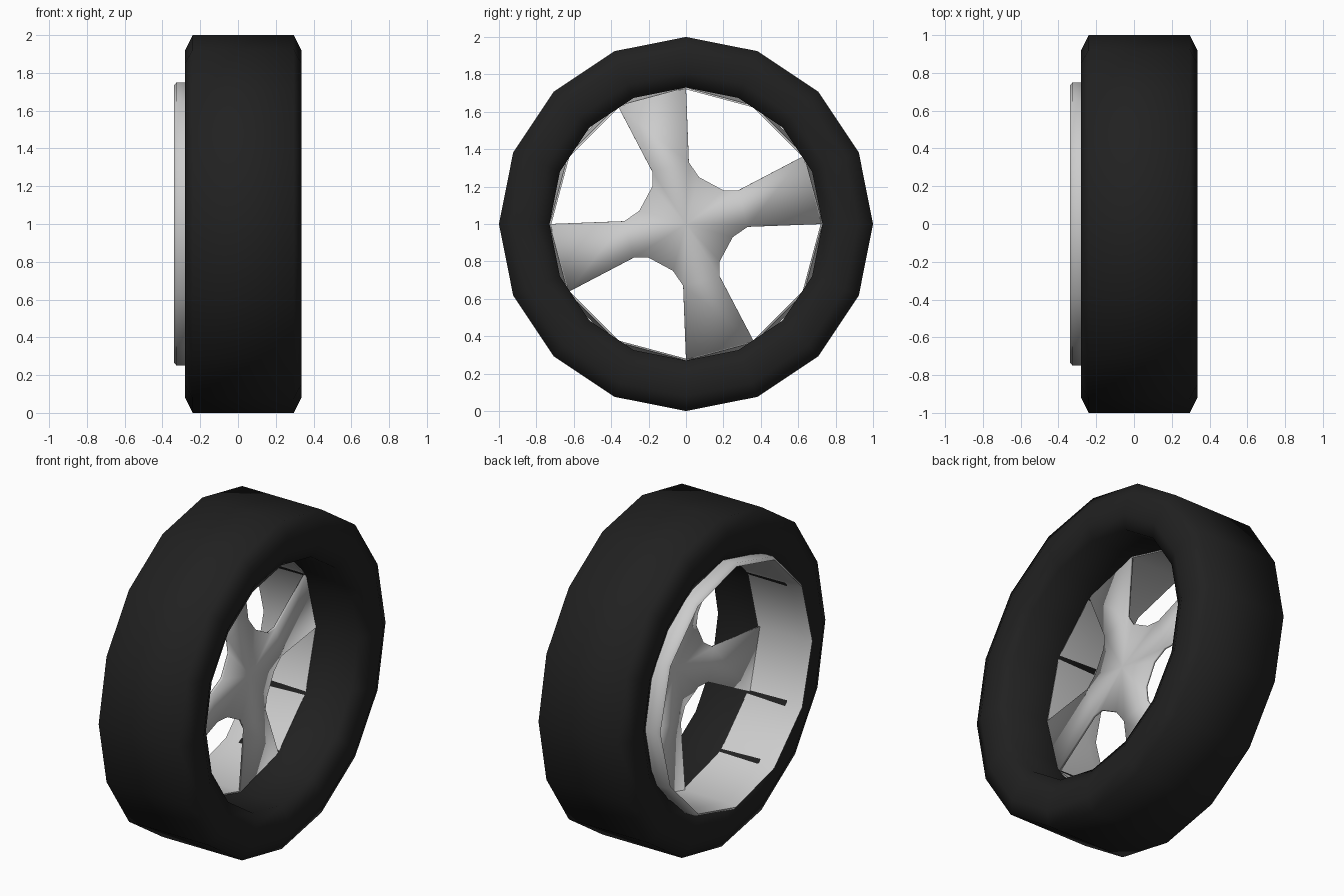
import bpy, bmesh, math

if "Cube" in bpy.data.objects:
    bpy.data.objects.remove(bpy.data.objects["Cube"])

CENTRE_Z = 1.0


def finish(name, bm, angle=None, colour=None):
    bmesh.ops.recalc_face_normals(bm, faces=bm.faces)
    me = bpy.data.meshes.new(name)
    bm.to_mesh(me)
    bm.free()
    ob = bpy.data.objects.new(name, me)
    bpy.context.collection.objects.link(ob)
    ob.location.z = CENTRE_Z
    for p in me.polygons:
        p.use_smooth = True
    if angle:
        bpy.ops.object.select_all(action='DESELECT')
        ob.select_set(True)
        bpy.context.view_layer.objects.active = ob
        bpy.ops.object.shade_smooth_by_angle(angle=math.radians(angle))
    if colour:
        mat = bpy.data.materials.new(name + "_material")
        mat.diffuse_color = colour
        mat.use_nodes = True
        mat.node_tree.nodes["Principled BSDF"].inputs["Base Color"].default_value = mat.diffuse_color
        me.materials.append(mat)
    return ob


def lathe(profile, sides):
    """Sweep a closed (x, radius) profile around the x axis."""
    bm = bmesh.new()
    rings = []
    for i in range(sides):
        a = 2 * math.pi * i / sides
        rings.append([bm.verts.new((x, r * math.cos(a), r * math.sin(a))) for x, r in profile])
    n = len(profile)
    for i in range(sides):
        p, q = rings[i], rings[(i + 1) % sides]
        for j in range(n):
            k = (j + 1) % n
            bm.faces.new((p[j], p[k], q[k], q[j]))
    return bm


# Tyre: 16 sides with chamfered shoulders
tyre_profile = [(-0.24, 1.0), (0.295, 1.0), (0.335, 0.92), (0.335, 0.81),
                (0.295, 0.73), (-0.24, 0.73), (-0.28, 0.81), (-0.28, 0.92)]
finish("tyre", lathe(tyre_profile, 16), colour=(0.015, 0.015, 0.015, 1))

# Rim barrel: 12 sides, lip standing out on the -x side
rim_profile = [(0.02, 0.72), (-0.27, 0.722), (-0.34, 0.733), (-0.325, 0.75),
               (-0.27, 0.75), (0.015, 0.73)]
finish("rim_barrel", lathe(rim_profile, 12), angle=50)

# Hub and four spokes: one slightly domed web, repeated every quarter turn
bm = bmesh.new()
neck = [(0.06, 0.33, -0.015), (0.06, 0.28, 0.18), (0.07, 0.20, 0.18), (0.07, 0.07, 0.25)]
R = 0.725
tips = [(0.02, R, 0.0), (0.02, R * math.cos(math.pi / 6), R * math.sin(math.pi / 6))]


def turned(points, k):
    c, s = round(math.cos(k * math.pi / 2)), round(math.sin(k * math.pi / 2))
    return [bm.verts.new((x, y * c - z * s, y * s + z * c)) for x, y, z in points]


middle = bm.verts.new((0.085, 0, 0))
ring = []
for k in range(4):
    n, t = turned(neck, k), turned(tips, k)
    bm.faces.new((n[0], t[0], t[1], n[1]))
    ring += n
for i in range(len(ring)):
    bm.faces.new((middle, ring[i], ring[(i + 1) % len(ring)]))
spokes = finish("hub_and_spokes", bm, angle=50)
solid = spokes.modifiers.new("thickness", 'SOLIDIFY')
solid.thickness = 0.015
